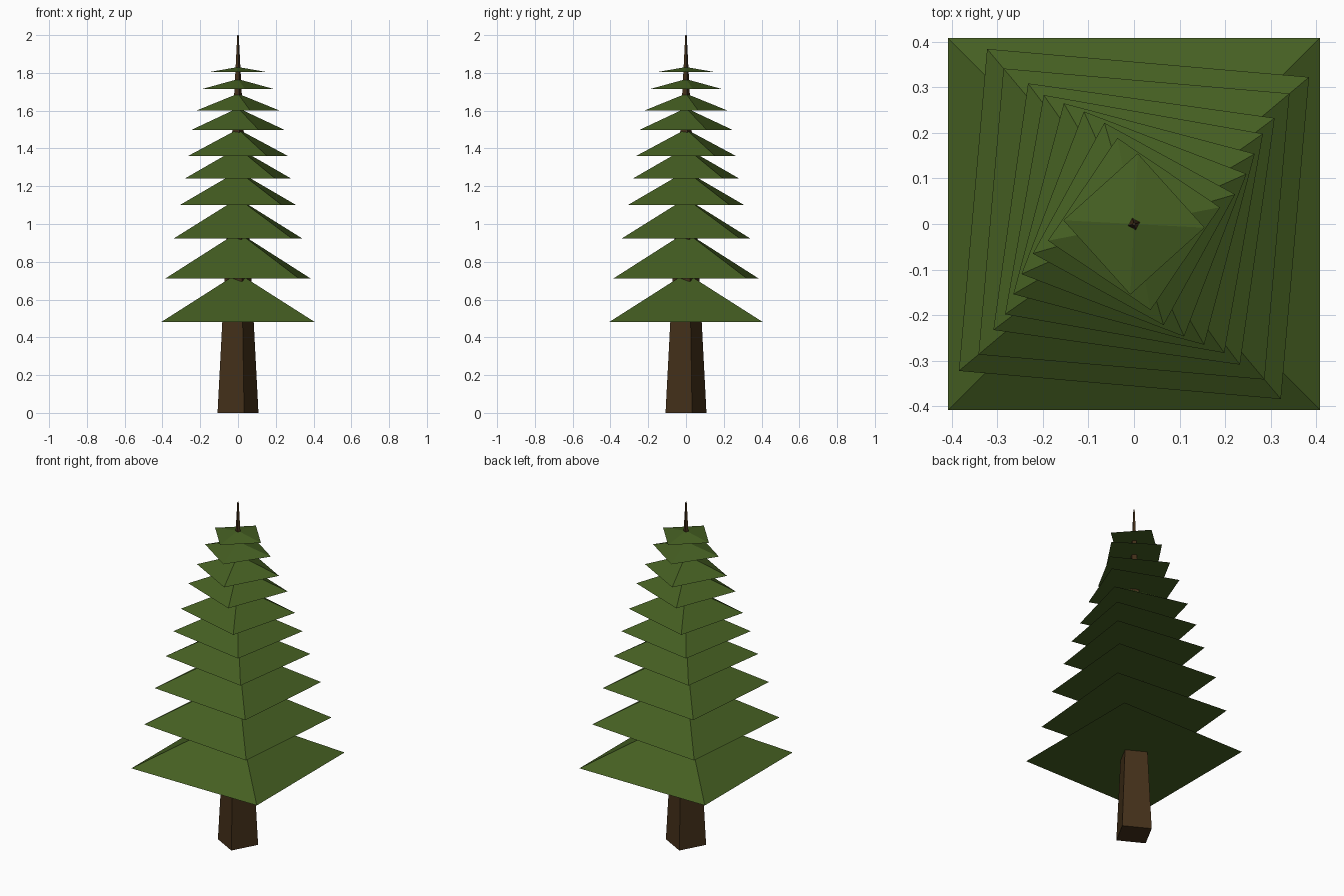
import bpy
import bmesh
from math import radians
from mathutils import Matrix

if "Cube" in bpy.data.objects:
    bpy.data.objects.remove(bpy.data.objects["Cube"])


def material(name, color):
    m = bpy.data.materials.new(name)
    m.diffuse_color = (*color, 1)
    m.use_nodes = True
    m.node_tree.nodes["Principled BSDF"].inputs["Base Color"].default_value = m.diffuse_color
    return m


def square_cone(name, z, height, r1, r2, corner_deg, mat):
    """Four-sided cone; the radius reaches a corner, corner_deg is that corner's direction."""
    bm = bmesh.new()
    bmesh.ops.create_cone(
        bm, cap_ends=True, segments=4, radius1=r1, radius2=r2, depth=height,
        matrix=Matrix.Translation((0, 0, z + height / 2))
        @ Matrix.Rotation(radians(corner_deg), 4, 'Z'))
    bmesh.ops.remove_doubles(bm, verts=bm.verts, dist=1e-5)
    mesh = bpy.data.meshes.new(name)
    bm.to_mesh(mesh)
    bm.free()
    mesh.materials.append(mat)
    ob = bpy.data.objects.new(name, mesh)
    bpy.context.collection.objects.link(ob)
    return ob


green = material("needles", (0.06, 0.115, 0.016))
brown = material("bark", (0.058, 0.03, 0.01))

# Tapered trunk running up to the spire
square_cone("trunk", 0, 2.0, 0.113, 0.004, 16.5, brown)

# Branch tiers, each twisted further: base z, height, corner radius, corner angle
tiers = [
    (0.48, 0.26, 0.577, 45),
    (0.712, 0.245, 0.501, 40),
    (0.923, 0.213, 0.445, 40),
    (1.10, 0.18, 0.386, 37),
    (1.24, 0.163, 0.345, 35),
    (1.36, 0.142, 0.306, 30.2),
    (1.498, 0.116, 0.270, 24),
    (1.60, 0.09, 0.231, 16.3),
    (1.715, 0.052, 0.192, 11),
    (1.804, 0.027, 0.155, -3),
]
for i, (z, h, r, a) in enumerate(tiers, 1):
    square_cone(f"branch_tier_{i}", z, h, r, 0, a, green)
